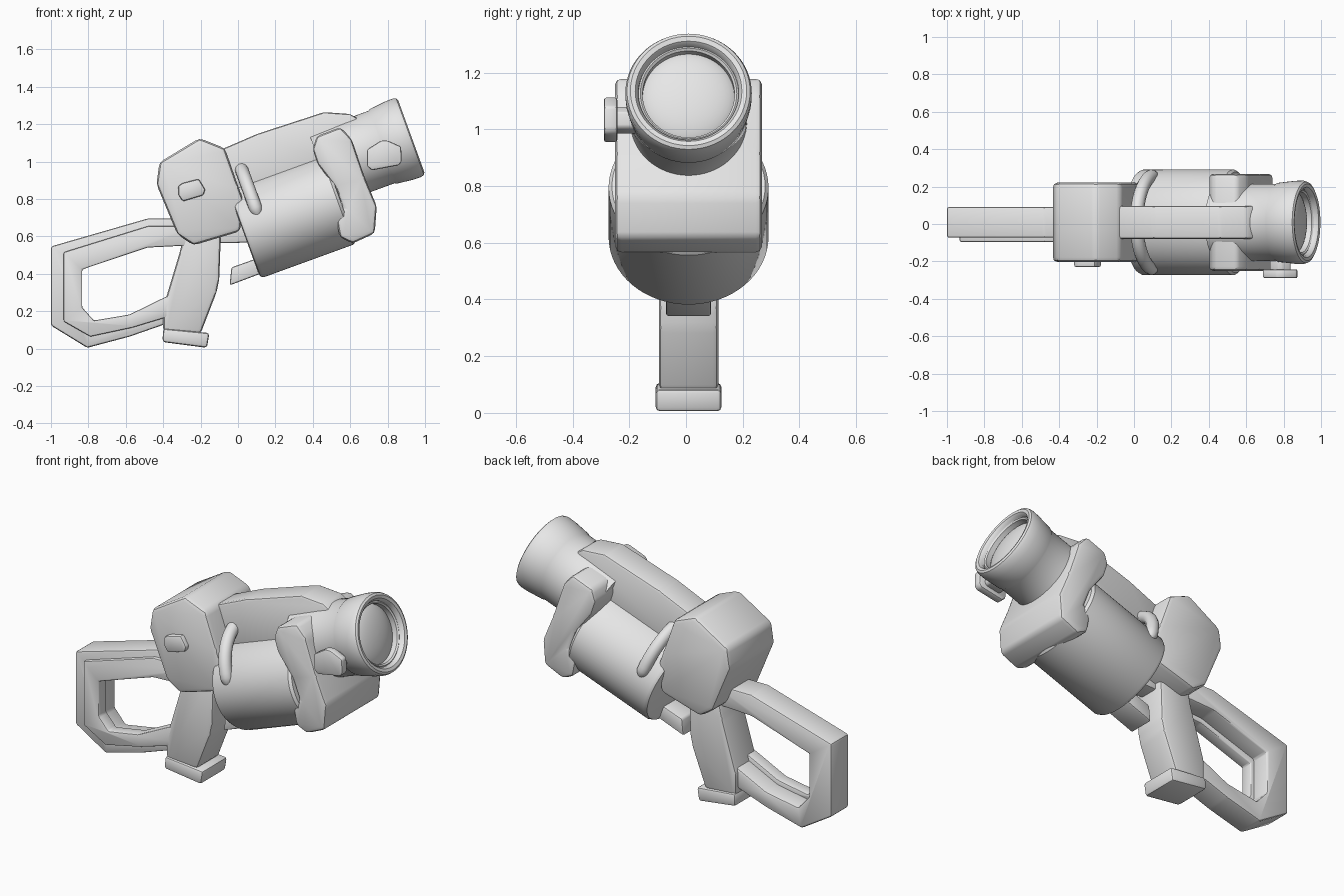
import bpy, bmesh, math
from mathutils import Matrix, Vector

if "Cube" in bpy.data.objects:
    bpy.data.objects.remove(bpy.data.objects["Cube"], do_unlink=True)

grey = bpy.data.materials.new("plain grey")
grey.use_nodes = True
grey.diffuse_color = (0.8, 0.8, 0.8, 1)
grey.node_tree.nodes["Principled BSDF"].inputs["Base Color"].default_value = (0.8, 0.8, 0.8, 1)

MID = 0.009                      # centre plane of the body
TILT = math.radians(20)
C, S = math.cos(TILT), math.sin(TILT)


def tilted(u, v, y=MID):
    """Point at distance u along the barrel direction and v above it."""
    return Vector((C * u - S * v, y, S * u + C * v))


def finish(name, bm, angle=35):
    bmesh.ops.recalc_face_normals(bm, faces=bm.faces)
    mesh = bpy.data.meshes.new(name)
    bm.to_mesh(mesh)
    bm.free()
    mesh.materials.append(grey)
    obj = bpy.data.objects.new(name, mesh)
    bpy.context.collection.objects.link(obj)
    bpy.ops.object.select_all(action='DESELECT')
    obj.select_set(True)
    bpy.context.view_layer.objects.active = obj
    bpy.ops.object.shade_smooth_by_angle(angle=math.radians(angle))
    return obj


def prism(name, outline, y0, y1, bevel=0.015):
    """Side outline extruded across the body, with rounded edges."""
    bm = bmesh.new()
    face = bm.faces.new([bm.verts.new((x, y0, z)) for x, z in outline])
    out = bmesh.ops.extrude_face_region(bm, geom=[face])
    moved = [g for g in out["geom"] if isinstance(g, bmesh.types.BMVert)]
    bmesh.ops.translate(bm, verts=moved, vec=(0, y1 - y0, 0))
    bmesh.ops.recalc_face_normals(bm, faces=bm.faces)
    bmesh.ops.bevel(bm, geom=bm.edges[:], offset=bevel, segments=2,
                    profile=0.5, affect='EDGES', clamp_overlap=True)
    return finish(name, bm)


def block(name, outline, half, bevel=0.015):
    return prism(name, outline, MID - half, MID + half, bevel)


def lathe(name, profile, v, squash=1.0, sides=64):
    """Profile of (along, radius) turned about a tilted axis at height v."""
    bm = bmesh.new()
    rings = []
    for u, r in profile:
        ring = []
        for i in range(sides):
            a = math.tau * i / sides
            ring.append(bm.verts.new(tilted(u, v + r * squash * math.cos(a),
                                            MID + r * math.sin(a))))
        rings.append(ring)
    for a, b in zip(rings, rings[1:]):
        for i in range(sides):
            j = (i + 1) % sides
            bm.faces.new((a[i], a[j], b[j], b[i]))
    bm.faces.new(rings[0])
    bm.faces.new(rings[-1])
    return finish(name, bm)


# Shoulder loop: main frame plus a raised band on one side
block("stock_frame", [
    (-1, .546), (-.48, .696), (-.25, .696), (-.25, .58), (-.485, .57),
    (-.855, .45), (-.855, .2), (-.785, .12), (-.58, .155), (-.394, .245),
    (-.3, .28), (-.3, .17), (-.39, .13), (-.58, .064), (-.806, .004),
    (-1, .123)], .082, .012)
prism("stock_band", [
    (-.932, .515), (-.48, .655), (-.25, .655), (-.25, .552), (-.485, .54),
    (-.833, .423), (-.833, .22), (-.77, .15), (-.58, .182), (-.394, .273),
    (-.3, .31), (-.3, .2), (-.39, .165), (-.565, .112), (-.79, .064),
    (-.932, .145)], -.095, -.02, .008)

# Hand grip with its foot
block("grip", [(-.28, .66), (-.31, .52), (-.4, .22), (-.4, .09), (-.2, .08),
               (-.115, .3), (-.1, .37), (-.09, .66)], .105, .02)
block("grip_foot", [(-.4, .107), (-.153, .083), (-.166, .004), (-.404, .035)], .116)

# Link and small lug between grip and drum
block("trigger_link", [(-.15, .66), (-.15, .562), (.06, .567), (.06, .66)], .06, .01)
block("drum_lug", [(-.035, .434), (-.045, .338), (.16, .415), (.18, .51)], .08, .01)

# Rear body
block("rear_body", [
    (-.206, 1.125), (-.07, 1.071), (.0, .87), (.03, .79), (.012, .627),
    (-.238, .552), (-.324, .61), (-.436, .878), (-.42, .996)], .212, .025)
prism("rear_button", [(-.32, .87), (-.295, .885), (-.21, .907), (-.175, .85),
                      (-.185, .82), (-.295, .787), (-.318, .82)], -.23, -.17, .01)

# Top rail
block("top_rail", [(-.1, 1.06), (.104, 1.148), (.46, 1.264), (.6, 1.254),
                   (.65, 1.225), (.62, .95), (.05, .75), (-.1, .8)], .088)

# Drum, slightly squashed
lathe("drum", [(.24, .25), (.245, .272), (.262, .282), (.77, .282), (.785, .27)],
      .565, .9)

# Front clamp
block("front_clamp", [
    (.549, 1.184), (.608, 1.119), (.677, .916), (.742, .761), (.731, .616),
    (.613, .562), (.544, .595), (.522, .712), (.565, .75), (.522, .862),
    (.426, .985), (.399, 1.065), (.42, 1.135)], .259, .022)

# Barrel with flared rim and domed lens
lathe("barrel", [(.75, .2), (.95, .206), (1.09, .206), (1.1, .212), (1.19, .222),
                 (1.235, .223), (1.252, .217), (1.259, .205), (1.255, .188),
                 (1.24, .177), (1.18, .174)], .75)
dome = [(1.17 + .06 * math.cos(t), .176 * math.sin(t))
        for t in [math.pi / 2 * (1 - i / 10.2) for i in range(11)]]
lathe("lens", dome, .75)
ring = [(1.17, .18), (1.225, .18), (1.232, .17), (1.225, .162), (1.17, .162)]
lathe("lens_ring", ring[:4] + ring[4:], .75)

# Side plate on the barrel and its stem
plate = [(.69, 1.065), (.765, 1.112), (.8, 1.112), (.872, 1.08), (.875, 1.0),
         (.86, .98), (.715, .953), (.69, .975)]
prism("side_plate", plate, -.29, -.242, .01)
prism("side_plate_stem", [(.78 + (x - .78) * .6, 1.03 + (z - 1.03) * .6)
                          for x, z in plate], -.25, -.15, .005)

# Arched band over the drum
curve = bpy.data.curves.new("drum_band", 'CURVE')
curve.dimensions = '3D'
curve.bevel_depth = .036
curve.bevel_resolution = 4
curve.use_fill_caps = True
path = curve.splines.new('POLY')
steps = 40
path.points.add(steps)
for i, p in enumerate(path.points):
    a = math.pi * i / steps
    p.co = (*tilted(.345, .63 + .275 * math.sin(a), MID + .25 * math.cos(a)), 1)
    end = min(i, steps - i)
    p.radius = (.45, .85)[end] if end < 2 else 1
curve.materials.append(grey)
band = bpy.data.objects.new("drum_band", curve)
bpy.context.collection.objects.link(band)
bpy.ops.object.select_all(action='DESELECT')
band.select_set(True)
bpy.context.view_layer.objects.active = band
bpy.ops.object.convert(target='MESH')
bpy.ops.object.shade_smooth_by_angle(angle=math.radians(50))
